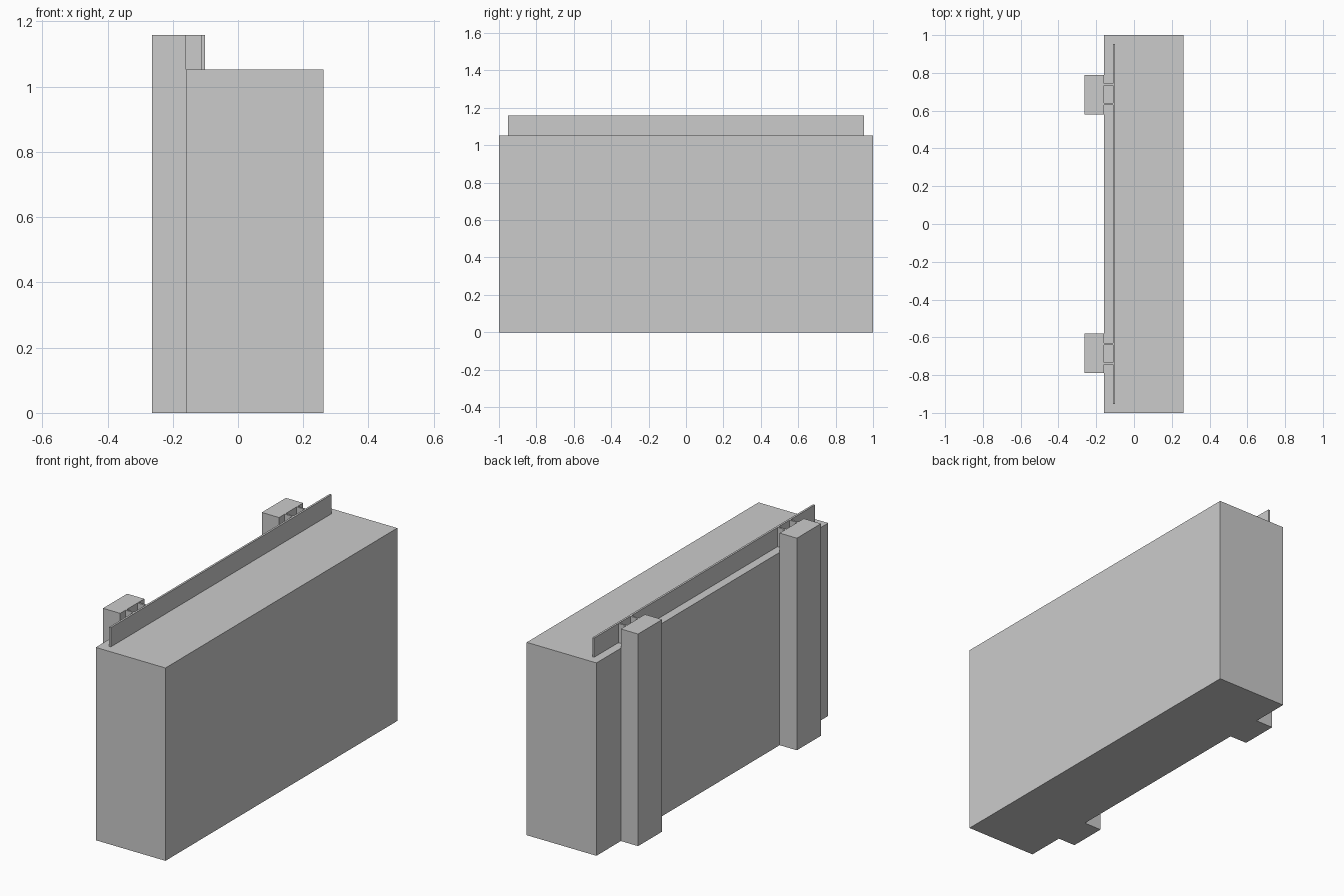
import bpy

if "Cube" in bpy.data.objects:
    bpy.data.objects.remove(bpy.data.objects["Cube"])


def box(name, x, y, z):
    """Axis-aligned box from (min, max) ranges."""
    bpy.ops.mesh.primitive_cube_add(
        size=1, location=[(a + b) / 2 for a, b in (x, y, z)])
    ob = bpy.context.object
    ob.name = name
    ob.scale = [b - a for a, b in (x, y, z)]
    bpy.ops.object.transform_apply(location=True, rotation=False, scale=True)
    return ob


def mirror_y(ob):
    m = ob.modifiers.new("mirror", 'MIRROR')
    m.use_axis = (False, True, False)


BODY_TOP, TOP = 1.053, 1.158
BACK = -0.159

# Main block
box("wall_block", (BACK, 0.262), (-1, 1), (0, BODY_TOP))

# Thin upright plate along the top
box("top_rail", (-0.112, -0.101), (-0.952, 0.952), (BODY_TOP, TOP))

# Posts against the back face, one at each end
post = box("rear_post", (-0.263, BACK), (0.581, 0.789), (0, TOP))
mirror_y(post)

# Pairs of thin plates joining each post to the rail
for i, y in enumerate((0.635, 0.738)):
    fin = box(f"rail_bracket_{i + 1}", (BACK, -0.112),
              (y - 0.005, y + 0.005), (BODY_TOP, TOP))
    mirror_y(fin)
